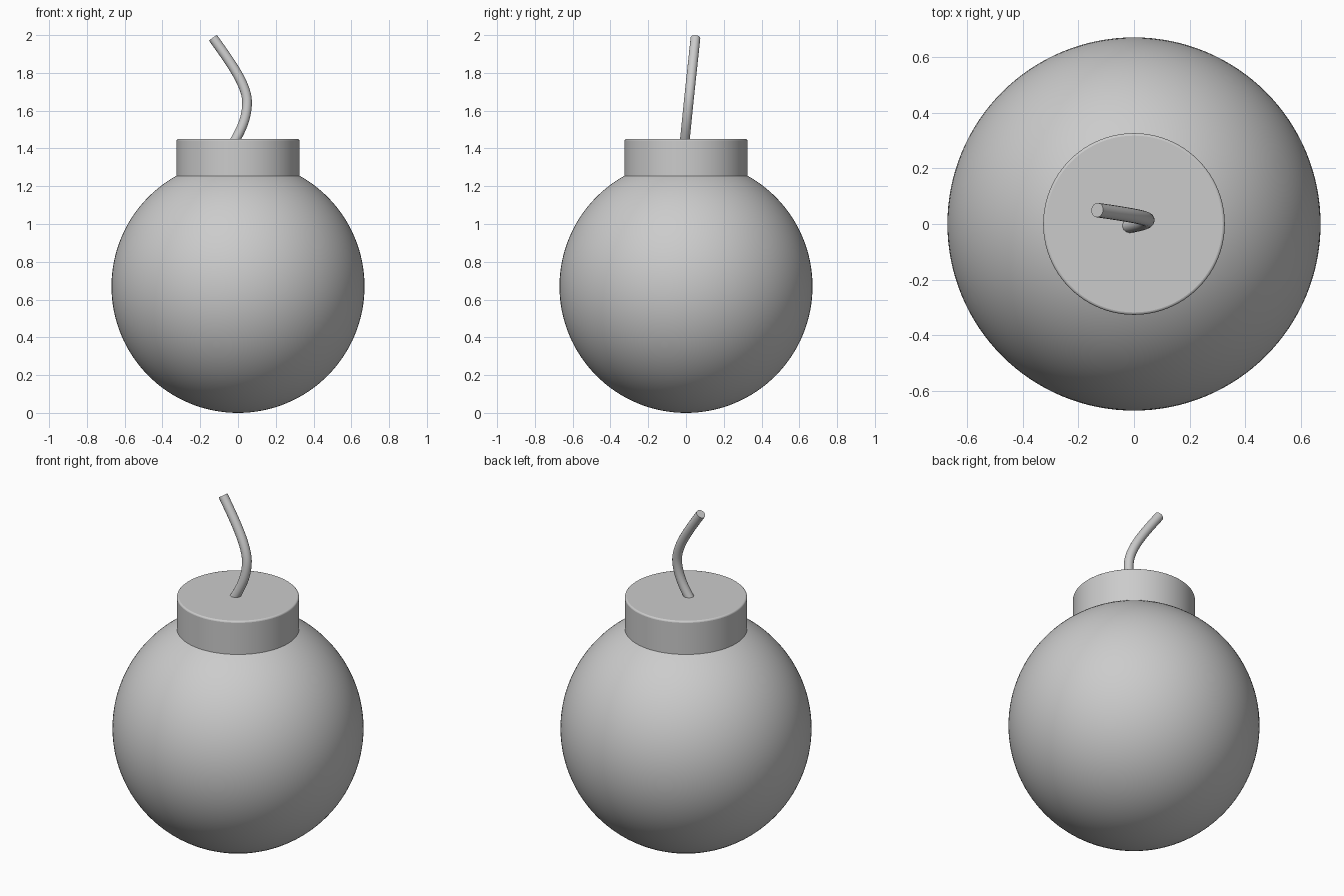
import bpy, math
from mathutils import Vector

if "Cube" in bpy.data.objects:
    bpy.data.objects.remove(bpy.data.objects["Cube"])


def smooth(obj, angle=30):
    bpy.ops.object.select_all(action='DESELECT')
    obj.select_set(True)
    bpy.context.view_layer.objects.active = obj
    bpy.ops.object.shade_smooth_by_angle(angle=math.radians(angle))


# Round body resting on the ground
bpy.ops.mesh.primitive_uv_sphere_add(segments=128, ring_count=64, radius=0.67, location=(0, 0, 0.67))
body = bpy.context.object
body.name = "round_body"
smooth(body)

# Short collar sunk into the top of the body, with a slightly softened rim
bpy.ops.mesh.primitive_cylinder_add(vertices=128, radius=0.326, depth=0.21, location=(0, 0, 1.345))
collar = bpy.context.object
collar.name = "neck_collar"
bevel = collar.modifiers.new("rim_bevel", 'BEVEL')
bevel.width = 0.009
bevel.segments = 3
bevel.limit_method = 'ANGLE'
smooth(collar)

# Bent fuse: a bevelled curve through (position, handle offset) points
curve = bpy.data.curves.new("fuse", 'CURVE')
curve.dimensions = '3D'
curve.bevel_depth = 0.026
curve.bevel_resolution = 6
curve.resolution_u = 16
curve.use_fill_caps = True
path = [((-0.034, -0.01, 1.41), (0.042, 0.008, 0.075)),
        ((0.048, 0.014, 1.645), (0, 0.0095, 0.095)),
        ((-0.132, 0.05, 1.985), (-0.083, 0.012, 0.117))]
spline = curve.splines.new('BEZIER')
spline.bezier_points.add(len(path) - 1)
for point, (pos, offset) in zip(spline.bezier_points, path):
    point.handle_left_type = point.handle_right_type = 'FREE'
    point.co = pos
    point.handle_left = Vector(pos) - Vector(offset)
    point.handle_right = Vector(pos) + Vector(offset)
fuse = bpy.data.objects.new("fuse", curve)
bpy.context.collection.objects.link(fuse)
bpy.ops.object.select_all(action='DESELECT')
fuse.select_set(True)
bpy.context.view_layer.objects.active = fuse
bpy.ops.object.convert(target='MESH')
smooth(bpy.context.object, 40)
